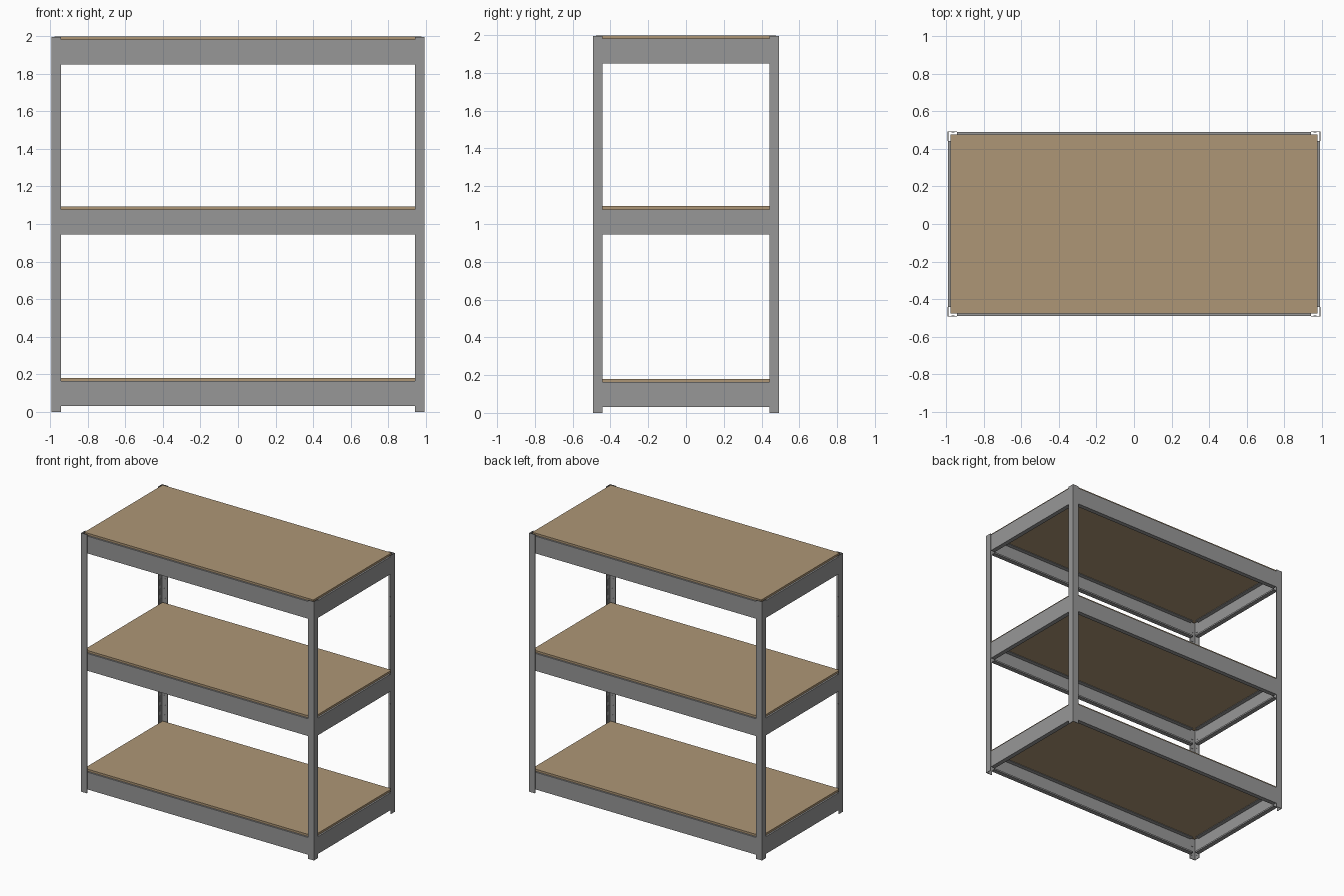
import bpy, bmesh

if "Cube" in bpy.data.objects:
    bpy.data.objects.remove(bpy.data.objects["Cube"])

def material(name, rgb):
    m = bpy.data.materials.new(name)
    m.diffuse_color = (*rgb, 1)
    m.use_nodes = True
    m.node_tree.nodes["Principled BSDF"].inputs["Base Color"].default_value = m.diffuse_color
    return m

steel = material("grey_steel", (0.31, 0.31, 0.31))
wood = material("tan_board", (0.42, 0.305, 0.18))

HX, HY = 0.993, 0.493      # outer half sizes of the frame
FL = 0.05                  # width of a post flange
T = 0.004                  # sheet thickness

def add_box(bm, lo, hi):
    lo, hi = [min(a, b) for a, b in zip(lo, hi)], [max(a, b) for a, b in zip(lo, hi)]
    vs = bmesh.ops.create_cube(bm, size=1)["verts"]
    for v in vs:
        v.co = [lo[i] if v.co[i] < 0 else hi[i] for i in range(3)]

def finish(bm, name, mat):
    bmesh.ops.recalc_face_normals(bm, faces=bm.faces)
    me = bpy.data.meshes.new(name)
    bm.to_mesh(me)
    bm.free()
    me.materials.append(mat)
    ob = bpy.data.objects.new(name, me)
    bpy.context.collection.objects.link(ob)
    return ob

def prism(bm, pts, place, a, b):
    """Extrude a closed profile between positions a and b."""
    va = [bm.verts.new(place(p, a)) for p in pts]
    vb = [bm.verts.new(place(p, b)) for p in pts]
    n = len(pts)
    bm.faces.new(va)
    bm.faces.new(vb[::-1])
    for i in range(n):
        bm.faces.new((va[i], vb[i], vb[(i + 1) % n], va[(i + 1) % n]))

# Corner posts: thin steel angles with slot strips on the inner side
for sx, xn in ((-1, "left"), (1, "right")):
    for sy, yn in ((-1, "front"), (1, "back")):
        bm = bmesh.new()
        prof = [(0, 0), (FL, 0), (FL, T), (T, T), (T, FL), (0, FL)]
        prism(bm, prof, lambda p, z: (sx * (HX - p[0]), sy * (HY - p[1]), z), 0, 1.995)
        finish(bm, f"{yn}_{xn}_post", steel)
        bm = bmesh.new()
        for i in range(26):
            z0 = 0.03 + i * 0.075
            z1 = z0 + 0.045
            add_box(bm, (sx * (HX - 0.022), sy * (HY - T), z0),
                    (sx * (HX - 0.036), sy * (HY - T - 0.002), z1))
            add_box(bm, (sx * (HX - T), sy * (HY - 0.022), z0),
                    (sx * (HX - T - 0.002), sy * (HY - 0.036), z1))
        finish(bm, f"{yn}_{xn}_post_slots", steel)

# Shelves: a board resting on four flanged beams
for name, z0 in (("bottom", 0.03), ("middle", 0.945), ("top", 1.85)):
    zt = z0 + 0.133
    bm = bmesh.new()
    add_box(bm, (-0.977, -0.477, zt), (0.977, 0.477, z0 + 0.149))
    finish(bm, f"{name}_board", wood)

    # Channel profile: (inward offset, height)
    w = 0.035
    chan = [(0, z0), (w, z0), (w, z0 + 0.012), (w - T, z0 + 0.012), (w - T, z0 + T), (T, z0 + T),
            (T, zt - T), (w, zt - T), (w, zt), (0, zt)]
    for s, sn in ((-1, "front"), (1, "back")):
        bm = bmesh.new()
        prism(bm, chan, lambda p, x: (x, s * (HY - 0.003 - p[0]), p[1]), -0.943, 0.943)
        finish(bm, f"{name}_{sn}_beam", steel)
    for s, sn in ((-1, "left"), (1, "right")):
        bm = bmesh.new()
        prism(bm, chan, lambda p, y: (s * (HX - 0.003 - p[0]), y, p[1]), -0.443, 0.443)
        finish(bm, f"{name}_{sn}_beam", steel)
